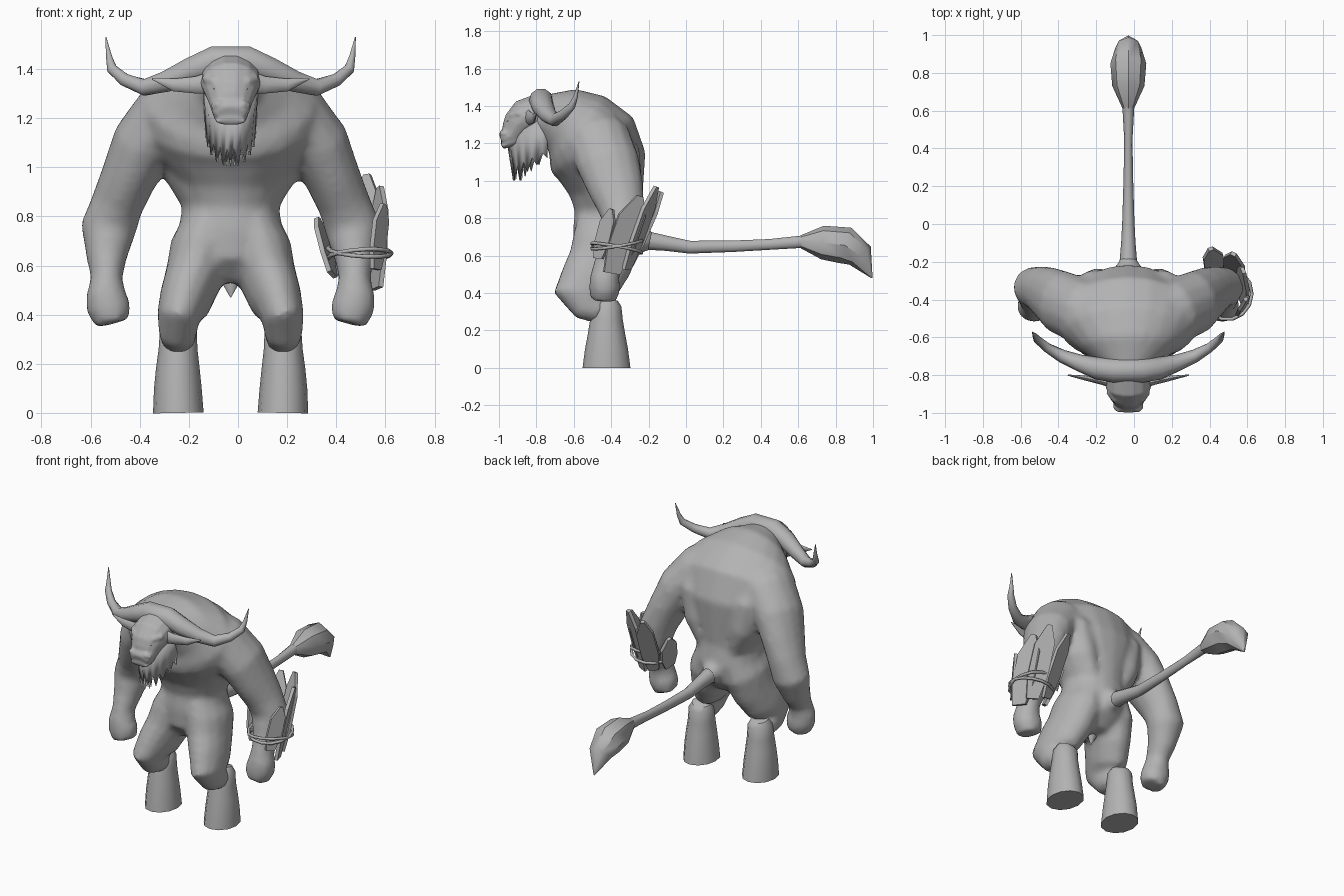
import bpy, bmesh, math
from mathutils import Vector

if "Cube" in bpy.data.objects:
    bpy.data.objects.remove(bpy.data.objects["Cube"])

CX = -0.03  # body centre line

grey = bpy.data.materials.new("stone grey")
grey.use_nodes = True
grey.diffuse_color = (0.45, 0.45, 0.45, 1)
grey.node_tree.nodes["Principled BSDF"].inputs["Base Color"].default_value = (0.45, 0.45, 0.45, 1)


def loft(bm, sections, side=(1, 0, 0), n=14, s=1):
    """Skin elliptical rings (x, y, z, half width along side, half depth)."""
    pts = [Vector((CX + s * p[0], p[1], p[2])) for p in sections]
    rings = []
    for i, p in enumerate(sections):
        t = (pts[min(i + 1, len(pts) - 1)] - pts[max(i - 1, 0)]).normalized()
        u = Vector(side)
        u = (u - t * u.dot(t)).normalized()
        v = t.cross(u)
        rings.append([bm.verts.new(pts[i] + u * p[3] * math.cos(a) + v * p[4] * math.sin(a))
                      for a in (2 * math.pi * k / n for k in range(n))])
    for a, b in zip(rings, rings[1:]):
        for k in range(n):
            m = (k + 1) % n
            bm.faces.new((a[k], a[m], b[m], b[k]))
    bm.faces.new(rings[0])
    bm.faces.new(rings[-1])


def finish(bm, name, angle=50):
    bmesh.ops.recalc_face_normals(bm, faces=bm.faces)
    me = bpy.data.meshes.new(name)
    bm.to_mesh(me)
    bm.free()
    ob = bpy.data.objects.new(name, me)
    bpy.context.collection.objects.link(ob)
    me.materials.append(grey)
    bpy.ops.object.select_all(action='DESELECT')
    ob.select_set(True)
    bpy.context.view_layer.objects.active = ob
    if angle:
        bpy.ops.object.shade_smooth_by_angle(angle=math.radians(angle))
    return ob


def fuse(ob, voxel, smooth):
    r = ob.modifiers.new("fuse", 'REMESH')
    r.mode = 'VOXEL'
    r.voxel_size = voxel
    r.use_smooth_shade = True
    m = ob.modifiers.new("soften", 'SMOOTH')
    m.factor = 0.5
    m.iterations = smooth


# Body: torso, back muscles, arms and thighs fused into one skin
torso = [(0, -.42, .53, .10, .09), (0, -.42, .62, .20, .18), (0, -.41, .74, .215, .195),
         (0, -.415, .85, .195, .18), (0, -.425, .95, .23, .20), (0, -.45, 1.08, .33, .245),
         (0, -.50, 1.19, .37, .265), (0, -.58, 1.27, .35, .235), (0, -.66, 1.32, .25, .185),
         (0, -.75, 1.34, .14, .125), (0, -.82, 1.34, .10, .10)]
back = [(.10, -.405, .84, .085, .15), (.16, -.395, .98, .11, .165), (.19, -.415, 1.11, .13, .18),
        (.15, -.49, 1.23, .12, .17)]
arm = [(.10, -.53, 1.29, .17, .15), (.25, -.46, 1.20, .175, .16), (.355, -.415, 1.09, .17, .135),
       (.415, -.375, .96, .15, .115), (.462, -.345, .85, .125, .108), (.498, -.335, .75, .11, .115),
       (.505, -.38, .63, .09, .083), (.505, -.42, .55, .075, .065), (.507, -.435, .48, .08, .083),
       (.497, -.435, .43, .085, .092), (.48, -.44, .365, .075, .072)]
thigh = [(.09, -.415, .78, .10, .17), (.12, -.425, .67, .128, .185), (.147, -.46, .56, .12, .175),
         (.185, -.515, .46, .108, .165), (.213, -.555, .39, .088, .155), (.215, -.525, .335, .08, .095),
         (.213, -.45, .295, .07, .065)]
bm = bmesh.new()
loft(bm, torso, n=20)
for s in (-1, 1):
    loft(bm, back, s=s)
    loft(bm, arm, side=(0, 1, 0), s=s)
    loft(bm, thigh, s=s)
# flared root of the tail
loft(bm, [(0, -.36, .71, .12, .12), (0, -.27, .69, .085, .085), (0, -.18, .677, .045, .05)])
fuse(finish(bm, "body"), .018, 6)

# Lower legs with flat soles, tucked into the knees
for s, label in ((1, "left"), (-1, "right")):
    bm = bmesh.new()
    loft(bm, [(.21, -.415, .365, .058, .052), (.213, -.42, .335, .075, .075), (.214, -.425, .26, .079, .087),
              (.215, -.425, .18, .089, .1), (.215, -.425, .1, .097, .115),
              (.213, -.425, 0, .103, .128)], n=12, s=s)
    finish(bm, label + "_lower_leg")

# Head with jaw, brows and nostrils
bm = bmesh.new()
loft(bm, [(0, -.74, 1.35, .09, .10), (0, -.80, 1.36, .122, .105), (0, -.86, 1.34, .122, .10),
          (0, -.90, 1.30, .105, .085), (0, -.925, 1.26, .088, .07), (0, -.95, 1.235, .08, .055),
          (0, -.975, 1.225, .073, .045), (0, -.99, 1.22, .06, .032)])
loft(bm, [(0, -.88, 1.24, .07, .045), (0, -.94, 1.205, .07, .03), (0, -.985, 1.185, .06, .015)])
for s in (-1, 1):
    loft(bm, [(.035, -.945, 1.335, .012, .02), (.07, -.93, 1.35, .018, .022),
              (.11, -.89, 1.365, .01, .015)], side=(0, 1, 0), n=8, s=s)
    loft(bm, [(.03, -.975, 1.26, .015, .015), (.05, -.98, 1.255, .02, .02),
              (.075, -.965, 1.245, .012, .015)], side=(0, 1, 0), n=8, s=s)
fuse(finish(bm, "head"), .008, 3)
for s, label in ((1, "left"), (-1, "right")):
    bm = bmesh.new()
    loft(bm, [(.045, -.95, 1.32, .006, .005), (.06, -.947, 1.32, .012, .01),
              (.08, -.93, 1.322, .006, .005)], side=(0, 1, 0), n=8, s=s)
    finish(bm, label + "_eye")
    # Ears: thin leaves reaching sideways
    bm = bmesh.new()
    loft(bm, [(.08, -.85, 1.345, .045, .02), (.14, -.835, 1.335, .035, .016), (.23, -.815, 1.335, .026, .013),
              (.32, -.80, 1.36, .003, .003)], side=(0, 0, 1), n=8, s=s)
    finish(bm, label + "_ear")

# Horns: one sweep from tip to tip across the crown
half = [(.07, -.775, 1.43, .065, .065), (.16, -.765, 1.395, .06, .055), (.26, -.735, 1.35, .045, .045),
        (.35, -.70, 1.325, .035, .035), (.43, -.655, 1.355, .026, .027), (.483, -.61, 1.40, .02, .022),
        (.495, -.59, 1.45, .012, .013), (.508, -.572, 1.53, .002, .002)]
bm = bmesh.new()
loft(bm, [(-p[0],) + p[1:] for p in reversed(half)] + half, side=(0, 1, 0), n=10)
finish(bm, "horns", 60)

# Beard: jagged strips wrapped around the jaw, longest at the chin
for layer, k in enumerate((1, .6)):
    bm = bmesh.new()
    count, prev = 20, None
    for i in range(count + 1):
        a = math.pi * i / count
        c, f = math.cos(a), math.sin(a)
        x, y = CX + .115 * k * c, -.74 - .215 * f * (.6 + .4 * k)
        top = 1.19 + .14 * abs(c) ** 1.3
        low = 1.16 - .08 * f if i % 2 else 1.12 - .12 * f
        pair = (bm.verts.new((x, y, top)),
                bm.verts.new((CX + (x - CX) * .88, y + .03 * f, low)))
        if prev:
            bm.faces.new((prev[0], pair[0], pair[1], prev[1]))
        prev = pair
    ob = finish(bm, "beard_layer_%d" % (layer + 1), 40)
    m = ob.modifiers.new("thickness", 'SOLIDIFY')
    m.thickness = .01

# Small loincloth point between the legs
bm = bmesh.new()
loft(bm, [(0, -.42, .56, .05, .03), (0, -.43, .52, .03, .02), (0, -.44, .47, .002, .002)], n=8)
finish(bm, "loin_tuft")

# Tail and its tuft
bm = bmesh.new()
loft(bm, [(0, -.24, .685, .05, .055), (0, -.10, .665, .038, .042),
          (0, .02, .645, .032, .036), (0, .25, .65, .025, .032), (0, .45, .66, .022, .03),
          (0, .63, .675, .032, .035)], n=10)
finish(bm, "tail")
bm = bmesh.new()
loft(bm, [(0, .61, .675, .03, .033), (0, .73, .67, .085, .09), (0, .85, .655, .095, .1),
          (0, .93, .60, .07, .075), (0, .995, .48, .003, .003)], n=8)
finish(bm, "tail_tuft", 40)

# Forearm guard: pointed planks (bottom, top, width) set around the left arm
planks = [((.44, -.30, .55), (.41, -.13, .94), .11), ((.53, -.32, .52), (.53, -.16, .97), .12),
          ((.565, -.40, .50), (.58, -.25, .92), .15), ((.56, -.47, .58), (.59, -.40, .85), .09),
          ((.385, -.38, .56), (.325, -.28, .79), .11)]
shape = [(-.3, 0), (.3, .03), (.5, .35), (.48, .78), (.15, 1), (-.08, 1), (-.5, .72), (-.5, .3)]
for i, (lo, hi, w) in enumerate(planks):
    lo, hi = Vector(lo), Vector(hi)
    t = hi - lo
    out = (lo + hi) / 2 - Vector((.475, -.37, .70))
    out = (out - t * (out.dot(t) / t.length_squared)).normalized()
    across = t.normalized().cross(out)
    bm = bmesh.new()
    layers = [[bm.verts.new(lo + across * a * w + t * b + out * o) for a, b in shape] for o in (-.01, .01)]
    for ring in layers:
        bm.faces.new(ring)
    for k in range(len(shape)):
        m = (k + 1) % len(shape)
        bm.faces.new((layers[0][k], layers[0][m], layers[1][m], layers[1][k]))
    finish(bm, "guard_plank_%d" % (i + 1), 0)

# Two crossed rope loops binding the planks
for i, (z, tilt, roll) in enumerate(((.66, .16, .08), (.64, -.18, -.08))):
    bpy.ops.mesh.primitive_torus_add(location=(.495, -.37, z), rotation=(tilt, roll, 0), major_radius=.13,
                                     minor_radius=.009, major_segments=14, minor_segments=6)
    rope = bpy.context.object
    rope.name = "guard_rope_%d" % (i + 1)
    rope.scale.y = 1.06
    rope.data.materials.append(grey)
    bpy.ops.object.shade_smooth_by_angle(angle=math.radians(65))
